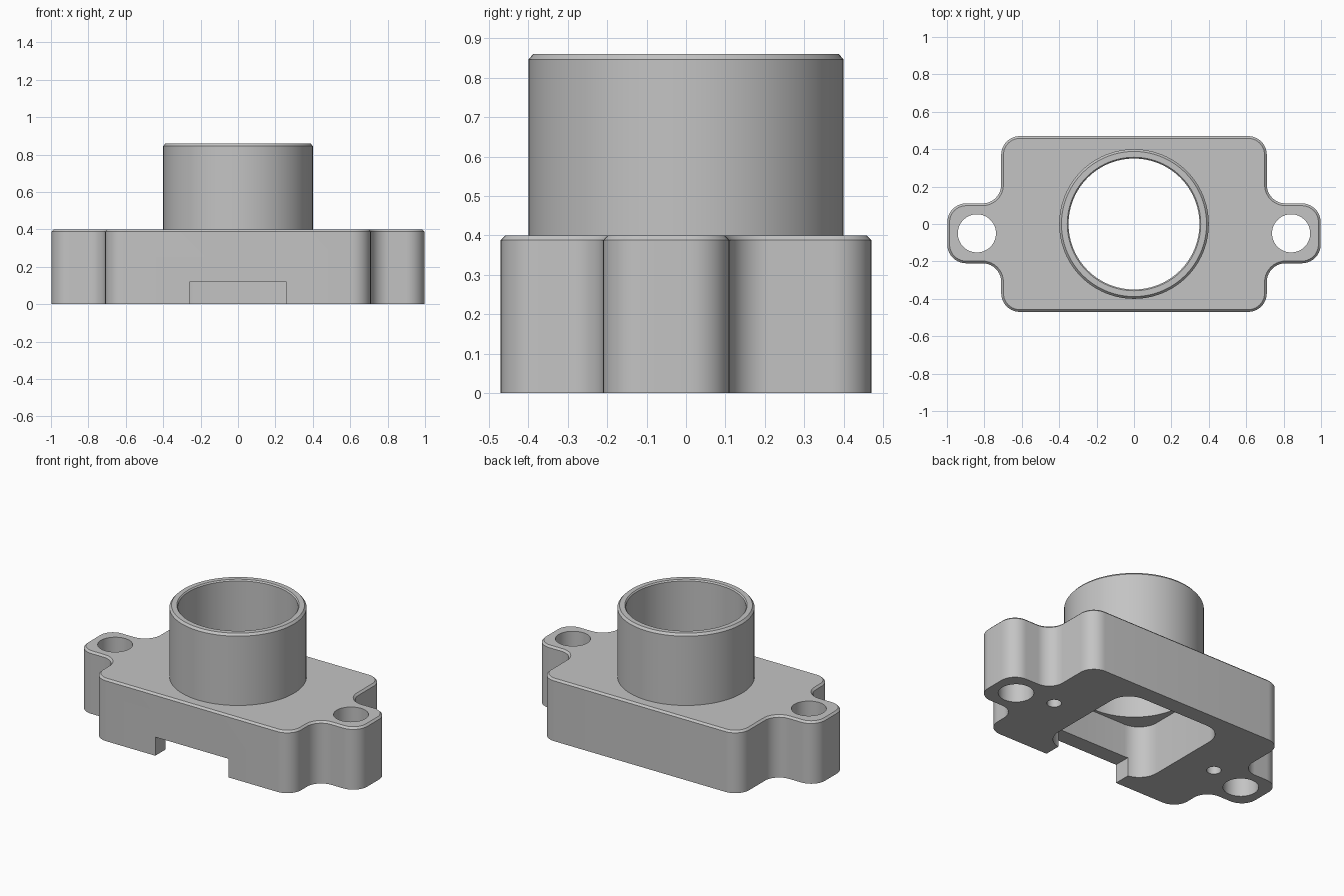
import bpy, bmesh, math
from mathutils import Vector

if "Cube" in bpy.data.objects:
    bpy.data.objects.remove(bpy.data.objects["Cube"])

grey = bpy.data.materials.new("plain grey")
grey.diffuse_color = (0.55, 0.55, 0.55, 1)
grey.use_nodes = True
grey.node_tree.nodes["Principled BSDF"].inputs["Base Color"].default_value = grey.diffuse_color


def rounded(corners, seg=10):
    """Closed counter-clockwise outline from (x, y, radius) corners."""
    pts, n = [], len(corners)
    for i, (x, y, r) in enumerate(corners):
        p = Vector((x, y))
        a = (Vector(corners[i - 1][:2]) - p).normalized()
        b = (Vector(corners[(i + 1) % n][:2]) - p).normalized()
        # all corners are right angles: arc centre is r along both edges
        c = p + (a + b) * r
        for k in range(seg + 1):
            t = k / seg * math.pi / 2
            pts.append(c - b * r * math.cos(t) - a * r * math.sin(t))
    return pts


def circle(x, y, r, n=64):
    return [Vector((x + r * math.cos(2 * math.pi * k / n),
                    y + r * math.sin(2 * math.pi * k / n))) for k in range(n)]


def inset(pts, d):
    out, n = [], len(pts)
    for i, p in enumerate(pts):
        t = (pts[(i + 1) % n] - pts[i - 1]).normalized()
        out.append(p + Vector((-t.y, t.x)) * d)
    return out


def loft(name, rings, caps=True):
    """Solid through a stack of (outline, z) rings."""
    bm = bmesh.new()
    loops = [[bm.verts.new((p.x, p.y, z)) for p in pts] for pts, z in rings]
    n = len(loops[0])
    for lo, hi in zip(loops, loops[1:]):
        for i in range(n):
            j = (i + 1) % n
            bm.faces.new((lo[i], lo[j], hi[j], hi[i]))
    if caps:
        bm.faces.new(loops[0][::-1])
        bm.faces.new(loops[-1])
    me = bpy.data.meshes.new(name)
    bm.to_mesh(me)
    bm.free()
    me.materials.append(grey)
    ob = bpy.data.objects.new(name, me)
    bpy.context.collection.objects.link(ob)
    return ob


def activate(ob):
    bpy.ops.object.select_all(action='DESELECT')
    ob.select_set(True)
    bpy.context.view_layer.objects.active = ob


def cut(ob, pts, z0, z1):
    cutter = loft("cutter", [(pts, z0), (pts, z1)])
    cutter.hide_render = True
    m = ob.modifiers.new("cut", 'BOOLEAN')
    m.operation, m.solver, m.object = 'DIFFERENCE', 'EXACT', cutter
    activate(ob)
    bpy.ops.object.modifier_apply(modifier=m.name)
    bpy.data.objects.remove(cutter)


# Flange plate with two mounting ears and a chamfered top rim
R = 0.1
lo, hi = -0.21, 0.11
outline = rounded([
    (0.71, -0.47, R), (0.71, lo, R), (0.998, lo, R), (0.998, hi, R),
    (0.71, hi, R), (0.71, 0.47, R), (-0.71, 0.47, R), (-0.71, hi, R),
    (-0.998, hi, R), (-0.998, lo, R), (-0.71, lo, R), (-0.71, -0.47, R)])
plate = loft("flange_plate", [(outline, 0), (outline, 0.388),
                              (inset(outline, 0.012), 0.4)])

# Underside pocket, front slot, central bore
w, r = 0.367, 0.13
cut(plate, rounded([(w, -w, r), (w, w, r), (-w, w, r), (-w, -w, r)]), -0.05, 0.333)
cut(plate, [Vector(p) for p in ((-0.26, -0.6), (0.26, -0.6), (0.26, -0.2), (-0.26, -0.2))],
    -0.05, 0.12)
cut(plate, circle(0, 0, 0.35, 96), 0.2, 0.5)

# Ear holes right through, small blind holes underneath
for s in (-1, 1):
    cut(plate, circle(s * 0.84, -0.05, 0.102), -0.05, 0.5)
    cut(plate, circle(s * 0.597, 0, 0.042, 32), -0.05, 0.25)

# Tube collar with chamfered lip
profile = [(0.4, 0.4), (0.4, 0.846), (0.388, 0.86), (0.357, 0.86), (0.35, 0.852), (0.35, 0.4)]
tube = loft("tube_collar", [(circle(0, 0, rad, 96), z) for rad, z in profile], caps=False)

for ob in (plate, tube):
    activate(ob)
    bpy.ops.object.shade_smooth_by_angle(angle=math.radians(30))
